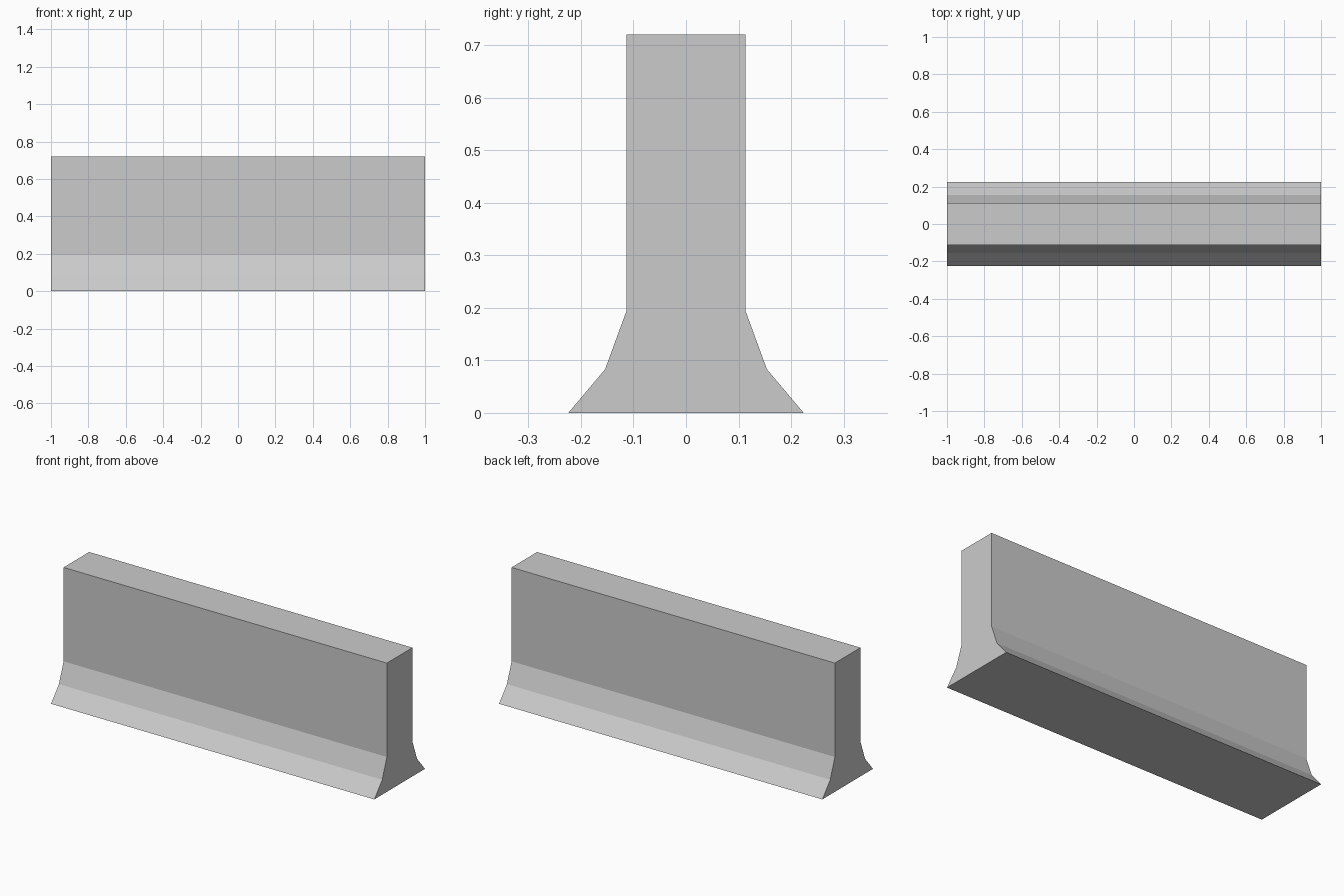
import bpy
import bmesh
from mathutils import Vector

# Remove the default cube
cube = bpy.data.objects.get("Cube")
if cube:
    bpy.data.objects.remove(cube, do_unlink=True)

# Plain concrete material
concrete = bpy.data.materials.new("concrete_grey")
concrete.use_nodes = True
colour = (0.6, 0.6, 0.6, 1.0)
concrete.diffuse_color = colour
concrete.node_tree.nodes["Principled BSDF"].inputs["Base Color"].default_value = colour

# Half profile of the barrier (y, z): flared foot, sloped toe, upright wall
LENGTH = 2.0
half = [(0.224, 0.0), (0.154, 0.083), (0.113, 0.195), (0.113, 0.72)]
profile = half + [(-y, z) for y, z in reversed(half)]

# Extrude the mirrored profile along the length
bm = bmesh.new()
end = bm.faces.new([bm.verts.new((-LENGTH / 2, y, z)) for y, z in profile])
result = bmesh.ops.extrude_face_region(bm, geom=[end], use_keep_orig=True)
moved = [v for v in result["geom"] if isinstance(v, bmesh.types.BMVert)]
bmesh.ops.translate(bm, verts=moved, vec=Vector((LENGTH, 0, 0)))
bmesh.ops.recalc_face_normals(bm, faces=bm.faces)

mesh = bpy.data.meshes.new("concrete_barrier")
bm.to_mesh(mesh)
bm.free()
mesh.materials.append(concrete)
barrier = bpy.data.objects.new("concrete_barrier", mesh)
bpy.context.collection.objects.link(barrier)
